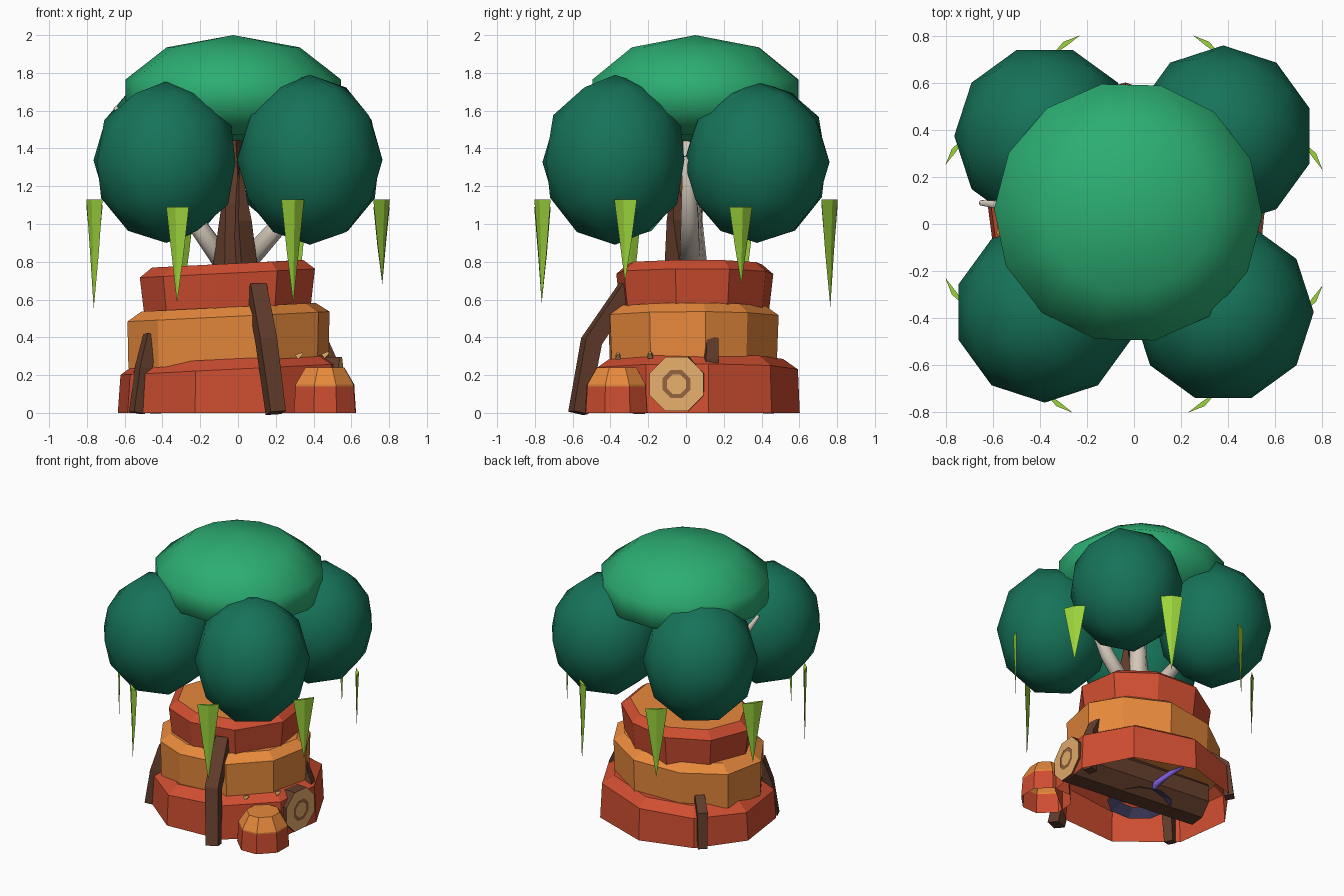
import bpy, bmesh, random
from math import sin, cos, pi
from mathutils import Vector, Matrix

if "Cube" in bpy.data.objects:
    bpy.data.objects.remove(bpy.data.objects["Cube"])

random.seed(4)


def mat(name, *rgb):
    m = bpy.data.materials.new(name)
    m.diffuse_color = (*rgb, 1)
    m.use_nodes = True
    m.node_tree.nodes["Principled BSDF"].inputs["Base Color"].default_value = m.diffuse_color
    return m


RED = mat("red_rock", .62, .075, .03)
ORANGE = mat("orange_rock", .8, .25, .045)
DARK = mat("dark_leaf", .008, .17, .1)
LIGHT = mat("light_leaf", .025, .42, .17)
VINE = mat("vine", .33, .65, .045)
BARK = mat("bark", .12, .045, .024)
PALE = mat("pale_wood", .65, .57, .48)
CREAM = mat("cut_wood", .8, .43, .15)
RING = mat("wood_ring", .3, .13, .05)
SLATE = mat("slate_purple", .1, .09, .22)
VIOLET = mat("violet", .2, .1, .65)


def finish(name, bm, mats, smooth=False):
    bmesh.ops.recalc_face_normals(bm, faces=bm.faces[:])
    me = bpy.data.meshes.new(name)
    bm.to_mesh(me)
    bm.free()
    for m in mats:
        me.materials.append(m)
    for p in me.polygons:
        p.use_smooth = smooth
    ob = bpy.data.objects.new(name, me)
    bpy.context.collection.objects.link(ob)
    return ob


def loft(name, rings, mats, bands=None, cap0=0, cap1=0, smooth=False):
    """Skin a list of point rings; bands = material per band, cap None = open."""
    bm = bmesh.new()
    vs = [[bm.verts.new(p) for p in r] for r in rings]
    n = len(vs[0])
    for k in range(len(vs) - 1):
        for i in range(n):
            j = (i + 1) % n
            f = bm.faces.new((vs[k][i], vs[k][j], vs[k + 1][j], vs[k + 1][i]))
            f.material_index = bands[k] if bands else 0
    if cap0 is not None:
        bm.faces.new(vs[0][::-1]).material_index = cap0
    if cap1 is not None:
        bm.faces.new(vs[-1]).material_index = cap1
    return finish(name, bm, mats, smooth)


def rock(name, c, levels, n, mats, bands, cap0, cap1, turn=0, tilt=.05, rough=.03):
    """Irregular prism; levels = (rx, ry, z)."""
    ang = [2 * pi * (i + random.uniform(-.12, .12)) / n + turn for i in range(n)]
    jit = [1 + random.uniform(-rough, rough) for _ in range(n)]
    rings = []
    for rx, ry, z in levels:
        t = tilt if z > 0 else 0
        rings.append([Vector((c[0] + rx * j * cos(a), c[1] + ry * j * sin(a),
                              z + t * cos(a) * rx)) for a, j in zip(ang, jit)])
    return loft(name, rings, mats, bands, cap0, cap1)


def limb(name, pts, radii, n, m, smooth=False, caps=0):
    """Tapered tube along a path."""
    pts = [Vector(p) for p in pts]
    rings = []
    for k, p in enumerate(pts):
        d = (pts[min(k + 1, len(pts) - 1)] - pts[max(k - 1, 0)]).normalized()
        ref = Vector((0, 0, 1)) if abs(d.z) < .9 else Vector((p.x, p.y + .01, 0)).normalized()
        u = d.cross(ref).normalized()
        v = d.cross(u)
        rings.append([p + radii[k] * (u * cos(a) + v * sin(a))
                      for a in [2 * pi * (i + .5) / n for i in range(n)]])
    return loft(name, rings, [m], cap0=caps, cap1=caps, smooth=smooth)


# Stepped rock
rock("rock_lower", (-.05, .05), [(.62, .56, 0), (.605, .55, .23), (.52, .47, .285)],
     9, [RED, ORANGE], [0, 0], None, 0, turn=.17)
rock("rock_middle", (-.045, .035), [(.53, .46, .26), (.535, .47, .51), (.46, .4, .56)],
     10, [ORANGE], [0, 0], 0, 0, turn=.1)
rock("rock_upper", (-.045, .045), [(.45, .4, .53), (.475, .425, .74), (.41, .365, .79)],
     9, [RED, ORANGE], [0, 0], 0, 1, turn=.4)
rock("boulder", (.46, -.365), [(.175, .18, 0), (.165, .17, .14), (.165, .17, .15), (.11, .115, .24)],
     8, [RED, ORANGE], [0, 1, 1], None, 1, turn=.4, tilt=0, rough=.02)

# Log running through the base, with growth ring on the cut end
NEAR, FAR = Vector((.545, -.05, .152)), Vector((-.5, .06, .152))
limb("log", [FAR, NEAR], [.155, .155], 8, BARK, caps=None)
ax = (NEAR - FAR).normalized()
side = Vector((-ax.y, ax.x, 0))


def disc(name, c, r0, r1, m):
    rings = [[Vector(c) + r * (side * cos(a) + Vector((0, 0, sin(a))))
              for a in [2 * pi * (i + .5) / 8 for i in range(8)]] for r in (r1, r0)]
    loft(name, rings, [m], cap0=None, cap1=None)


disc("log_cut_end", NEAR, .001, .155, CREAM)
disc("log_far_end", FAR, .001, .155, CREAM)
disc("log_growth_ring", NEAR + ax * .005, .055, .08, RING)

# Small chips resting on the ledge
for i, p in enumerate([(.31, -.36, .295), (.45, -.19, .3)]):
    limb(f"wood_chip_{i}", [p, (p[0] + .03, p[1], p[2] + .02)], [.02, .008], 4, CREAM)

# Hidden hollow: slate ring and violet tendril
bm = bmesh.new()
bmesh.ops.create_cone(bm, segments=9, radius1=.22, radius2=.14, depth=.04,
                      matrix=Matrix.Translation((-.05, 0, .03)))
finish("hollow_slate", bm, [SLATE])
limb("hollow_tendril", [(-.1, .05, .05), (-.06, .15, .09), (-.12, .24, .16), (-.2, .27, .22)],
     [.025, .025, .02, .01], 6, VIOLET, True)

# Roots draped over the ledges, mostly sunk into the rock except at the front
roots = {
    "front": [(.1, -.31, .66), (.15, -.5, .38), (.2, -.57, 0)],
    "left": [(-.46, -.2, .41), (-.5, -.24, .24), (-.535, -.26, 0)],
    "back": [(-.36, .36, .31), (-.43, .43, .24), (-.45, .455, 0)],
    "right": [(.43, .13, .39), (.48, .13, .28), (.49, .13, 0)],
}
for nm, pts in roots.items():
    s = 1 if nm == "front" else .75
    limb(f"root_{nm}", pts, [.062 * s, .066 * s, .06 * s], 4, BARK)

# Trunk, bark strips and the two spreading branches
limb("trunk", [(-.02, .03, .76), (-.02, .02, 1.1), (-.02, .01, 1.5)], [.085, .06, .05], 8, PALE, True)
limb("bark_strip", [(-.05, -.03, .76), (-.03, -.01, 1.1), (-.02, .0, 1.48)], [.085, .06, .045], 5, BARK)
limb("bark_spike", [(.02, -.03, .76), (.02, -.05, 1.02), (.01, -.065, 1.3)], [.085, .055, .004], 4, BARK)
limb("branch_left", [(-.05, .02, .76), (-.24, .04, 1.03), (-.65, .09, 1.62)], [.06, .05, .012], 8, PALE, True)
limb("branch_right", [(.02, .02, .77), (.25, .02, 1.03), (.42, .01, 1.35)], [.06, .05, .03], 8, PALE, True)

# Leafy lobes: x sign, y sign, top, bottom
lobes = [(-1, -1, 1.755, .9), (1, -1, 1.79, .89), (1, 1, 1.755, .9), (-1, 1, 1.775, .9)]
for i, (sx, sy, top, bot) in enumerate(lobes):
    bm = bmesh.new()
    bmesh.ops.create_icosphere(bm, subdivisions=2, radius=1)
    M = (Matrix.Translation((sx * .38, sy * .375, (top + bot) / 2))
         @ Matrix.Diagonal((.385, .385, (top - bot) / 2, 1)) @ Matrix.Rotation(i * pi / 2, 4, 'Z'))
    bmesh.ops.transform(bm, matrix=M, verts=bm.verts[:])
    finish(f"leaf_lobe_{i}", bm, [DARK], True)

# Flattened crown, shallower underneath
bm = bmesh.new()
bmesh.ops.create_uvsphere(bm, u_segments=14, v_segments=5, radius=1)
for v in bm.verts:
    v.co.z *= .34 if v.co.z > 0 else .23
M = (Matrix.Translation((-.025, .05, 1.66)) @ Matrix.Diagonal((.6, .585, 1, 1))
     @ Matrix.Rotation(.2, 4, 'Z'))
bmesh.ops.transform(bm, matrix=M, verts=bm.verts[:])
finish("leaf_crown", bm, [LIGHT], True)

# Hanging vines: thin folded tapering strips, two per lobe
vines = [(-.32, -.76, 1.09, .58), (.29, -.76, 1.13, .58), (.76, -.32, 1.13, .69), (.76, .29, 1.09, .68),
         (.31, .76, 1.13, .56), (-.29, .76, 1.1, .6), (-.76, .31, 1.1, .66), (-.76, -.29, 1.13, .55)]
for i, (x, y, zt, zb) in enumerate(vines):
    diag = Vector((1 if x > 0 else -1, 1 if y > 0 else -1, 0)).normalized()
    c = Vector((x, y, 0))
    out = (c.normalized() + diag * 1.5).normalized()
    tan = Vector((-out.y, out.x, 0))
    bm = bmesh.new()
    rows = []
    for f in (0, .5):
        w = .074 * (1 - f * .95)
        b = c + Vector((0, 0, zt + (zb - zt) * f))
        rows.append([bm.verts.new(b - tan * w), bm.verts.new(b + out * w * .25),
                     bm.verts.new(b + tan * w), bm.verts.new(b - out * w * .05)])
    tip = bm.verts.new(c + out * .005 + Vector((0, 0, zb)))
    for k in range(4):
        j = (k + 1) % 4
        bm.faces.new((rows[0][k], rows[0][j], rows[1][j], rows[1][k]))
        bm.faces.new((rows[1][k], rows[1][j], tip))
    bm.faces.new(rows[0])
    finish(f"hanging_vine_{i}", bm, [VINE])
